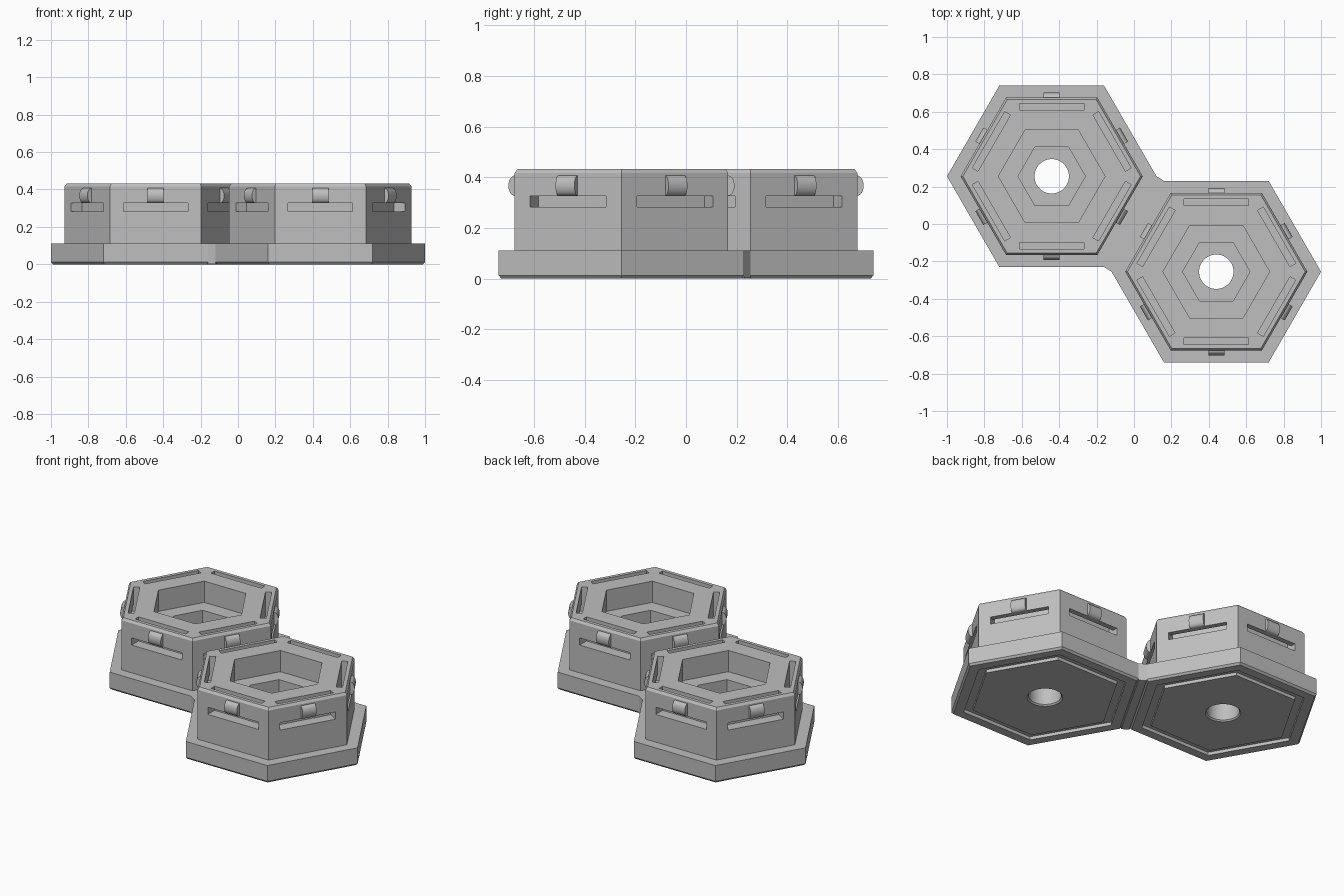
import bpy, bmesh, math
from mathutils import Matrix

old = bpy.data.objects.get("Cube")
if old:
    bpy.data.objects.remove(old)

GREY = (0.52, 0.52, 0.52, 1)
mat = bpy.data.materials.new("plain grey")
mat.use_nodes = True
mat.diffuse_color = GREY
mat.node_tree.nodes["Principled BSDF"].inputs["Base Color"].default_value = GREY

R_BASE, R_TOWER = 0.56, 0.487
APOTHEM = R_TOWER * math.cos(math.pi / 6)
TOP, BASE_TOP = 0.432, 0.11
FACE_ANGLES = [math.radians(30 + 60 * k) for k in range(6)]


def to_object(name, bm):
    bmesh.ops.recalc_face_normals(bm, faces=bm.faces)
    mesh = bpy.data.meshes.new(name)
    bm.to_mesh(mesh)
    bm.free()
    mesh.materials.append(mat)
    ob = bpy.data.objects.new(name, mesh)
    bpy.context.collection.objects.link(ob)
    return ob


def revolve(name, profile, sides):
    """Rings of (radius, z) joined in order and capped at both ends."""
    bm = bmesh.new()
    rings = []
    for r, z in profile:
        steps = [2 * math.pi * i / sides for i in range(sides)]
        rings.append([bm.verts.new((r * math.cos(a), r * math.sin(a), z)) for a in steps])
    for a, b in zip(rings, rings[1:]):
        for i in range(sides):
            j = (i + 1) % sides
            bm.faces.new((a[i], a[j], b[j], b[i]))
    bm.faces.new(rings[0])
    bm.faces.new(rings[-1])
    return to_object(name, bm)


def prisms_on_faces(name, profile, width):
    """Extrude an (outward, z) profile sideways on each of the six walls."""
    bm = bmesh.new()
    for angle in FACE_ANGLES:
        turn = Matrix.Rotation(angle, 3, 'Z')
        ends = [[bm.verts.new(turn @ Matrix.Translation((d, s * width / 2, z)).translation)
                 for d, z in profile] for s in (-1, 1)]
        n = len(profile)
        for i in range(n):
            j = (i + 1) % n
            bm.faces.new((ends[0][i], ends[0][j], ends[1][j], ends[1][i]))
        bm.faces.new(ends[0])
        bm.faces.new(ends[1])
    return to_object(name, bm)


def cut(ob, cutter):
    mod = ob.modifiers.new("cut", 'BOOLEAN')
    mod.operation, mod.solver, mod.object = 'DIFFERENCE', 'EXACT', cutter
    bpy.context.view_layer.objects.active = ob
    bpy.ops.object.modifier_apply(modifier=mod.name)
    bpy.data.objects.remove(cutter)


def smooth(ob):
    bpy.ops.object.select_all(action='DESELECT')
    ob.select_set(True)
    bpy.context.view_layer.objects.active = ob
    bpy.ops.object.shade_smooth_by_angle(angle=math.radians(25))


# Hexagonal shell: underside groove, flange, tower and stepped recess
shell_profile = [
    (0.43, 0), (0.43, 0.02), (0.485, 0.02), (0.485, 0),
    (R_BASE - 0.012, 0), (R_BASE, 0.012), (R_BASE, BASE_TOP),
    (R_TOWER, BASE_TOP), (R_TOWER, TOP - 0.015), (R_TOWER - 0.012, TOP),
    (0.285, TOP), (0.285, 0.3), (0.18, 0.3), (0.18, 0.16),
]
# Clip slot: down through the rim, then out through the wall
slot_profile = [
    (0.355, 0.5), (0.355, 0.282), (0.5, 0.282),
    (0.5, 0.327), (0.39, 0.327), (0.39, 0.5),
]
# Rounded catch above each slot
catch_profile = [(APOTHEM - 0.01, 0.327)] + [
    (APOTHEM + 0.025 * math.cos(t), 0.367 + 0.04 * math.sin(t))
    for t in (math.pi * (i / 12 - 0.5) for i in range(13))
] + [(APOTHEM - 0.01, 0.407)]
# Centre hole with a small bevel at the underside
hole_profile = [(0.11, -0.01), (0.092, 0.008), (0.092, 0.25)]

for side, x, y in (("right", -0.44, 0.255), ("left", 0.44, -0.255)):
    shell = revolve(side + "_hex_socket", shell_profile, 6)
    cut(shell, prisms_on_faces("slot_cutter", slot_profile, 0.347))
    cut(shell, revolve("hole_cutter", hole_profile, 48))
    catches = prisms_on_faces(side + "_clip_catches", catch_profile, 0.086)
    for ob in (shell, catches):
        smooth(ob)
        ob.location = (x, y, 0)

# Bridge filling the gap between the two flanges
corners = [(0.12, 0.255), (-0.16, -0.23), (-0.12, -0.255), (0.16, 0.23)]
bm = bmesh.new()
low, high = [[bm.verts.new((x, y, z)) for x, y in corners] for z in (0.002, BASE_TOP)]
for i in range(4):
    j = (i + 1) % 4
    bm.faces.new((low[i], low[j], high[j], high[i]))
bm.faces.new(low)
bm.faces.new(high)
to_object("flange_bridge", bm)
